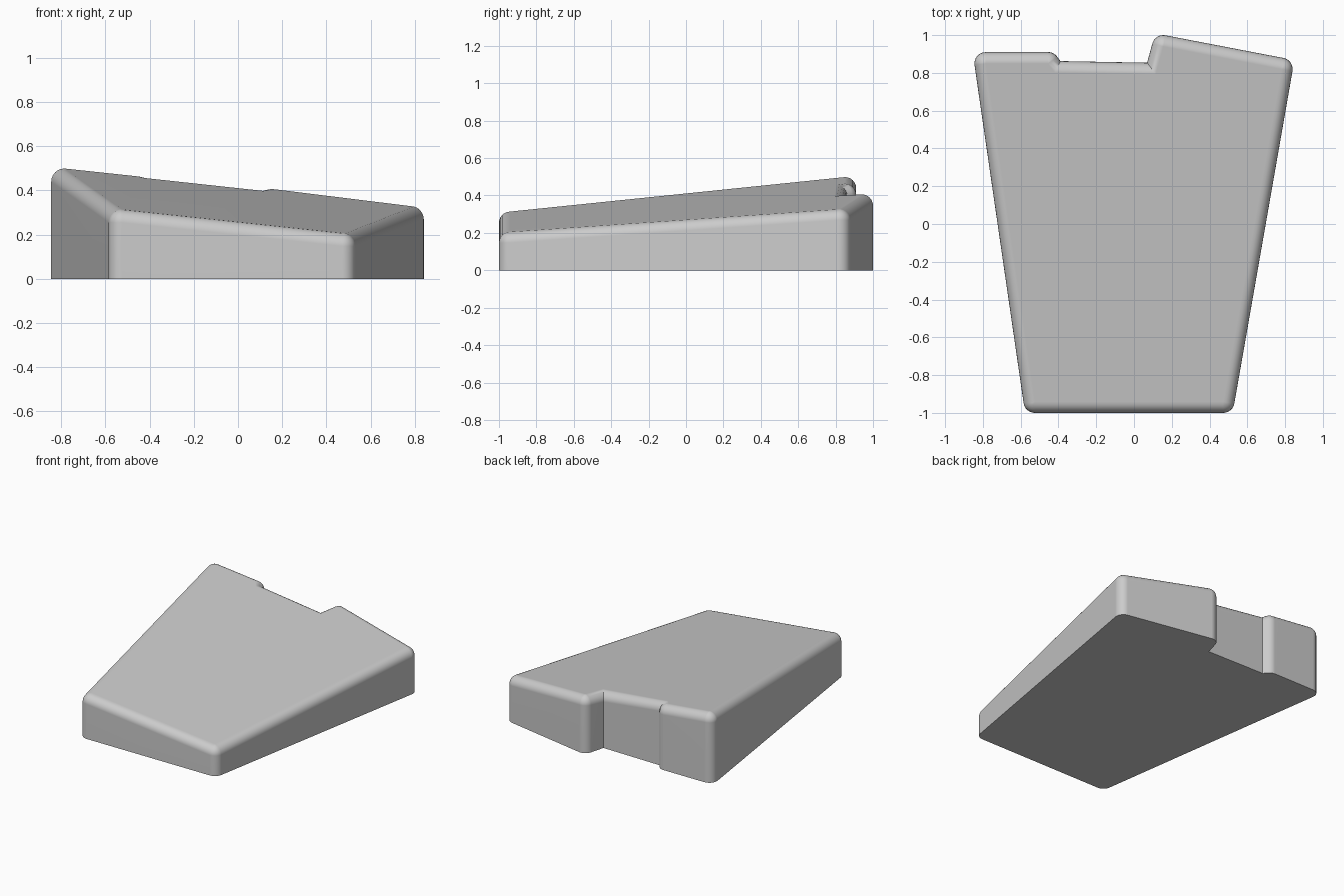
import bpy, bmesh, math
from mathutils import Vector

cube = bpy.data.objects.get("Cube")
if cube:
    bpy.data.objects.remove(cube, do_unlink=True)

RADIUS = 0.06
ARC_STEPS = 6

# Centre line of the rounded rim, counter-clockwise from above
core = [Vector(p) for p in [
    (-0.525, -0.94), (0.472, -0.94), (0.78, 0.82), (0.155, 0.94),
    (0.115, 0.793), (-0.42, 0.803), (-0.455, 0.85), (-0.785, 0.85)]]


def top_height(p):
    """Sloping top plane."""
    return 0.34 - 0.107 * p.x + 0.0875 * p.y


def outward(a, b):
    d = (b - a).normalized()
    return Vector((d.y, -d.x))


def offset_directions():
    """Core point and offset direction pairs: arcs on convex corners, mitres on concave."""
    pairs = []
    for i, p in enumerate(core):
        n1 = outward(core[i - 1], p)
        n2 = outward(p, core[(i + 1) % len(core)])
        turn = math.atan2(n1.x * n2.y - n1.y * n2.x, n1.dot(n2))
        if turn < 0:
            pairs.append((p, (n1 + n2) / (1 + n1.dot(n2))))
            continue
        start = math.atan2(n1.y, n1.x)
        for k in range(ARC_STEPS + 1):
            a = start + turn * k / ARC_STEPS
            pairs.append((p, Vector((math.cos(a), math.sin(a)))))
    return pairs


# Wedge block: flat base, upright walls, rounded rim, sloping top
bm = bmesh.new()
pairs = offset_directions()
rings = [[bm.verts.new((*(p + d * RADIUS), 0)) for p, d in pairs]]
for k in range(ARC_STEPS + 1):
    t = math.pi / 2 * k / ARC_STEPS
    rings.append([bm.verts.new((*(p + d * RADIUS * math.cos(t)),
                                top_height(p) - RADIUS * (1 - math.sin(t))))
                  for p, d in pairs])
n = len(pairs)
for low, high in zip(rings, rings[1:]):
    for i in range(n):
        j = (i + 1) % n
        bm.faces.new((low[i], low[j], high[j], high[i]))
bm.faces.new(rings[0][::-1])
bm.faces.new(rings[-1])
bmesh.ops.remove_doubles(bm, verts=bm.verts[:], dist=0.0005)
bmesh.ops.recalc_face_normals(bm, faces=bm.faces[:])
mesh = bpy.data.meshes.new("wedge_block")
bm.to_mesh(mesh)
bm.free()

block = bpy.data.objects.new("wedge_block", mesh)
bpy.context.collection.objects.link(block)

# Plain grey finish
grey = bpy.data.materials.new("light_grey")
grey.use_nodes = True
colour = (0.6, 0.6, 0.6, 1)
grey.diffuse_color = colour
for node in grey.node_tree.nodes:
    if node.type == 'BSDF_PRINCIPLED':
        node.inputs["Base Color"].default_value = colour
mesh.materials.append(grey)

# Smooth rim with flat top and walls
bpy.ops.object.select_all(action='DESELECT')
block.select_set(True)
bpy.context.view_layer.objects.active = block
bpy.ops.object.shade_smooth_by_angle(angle=math.radians(30))
weighted = block.modifiers.new("flat_faces", 'WEIGHTED_NORMAL')
weighted.keep_sharp = True
